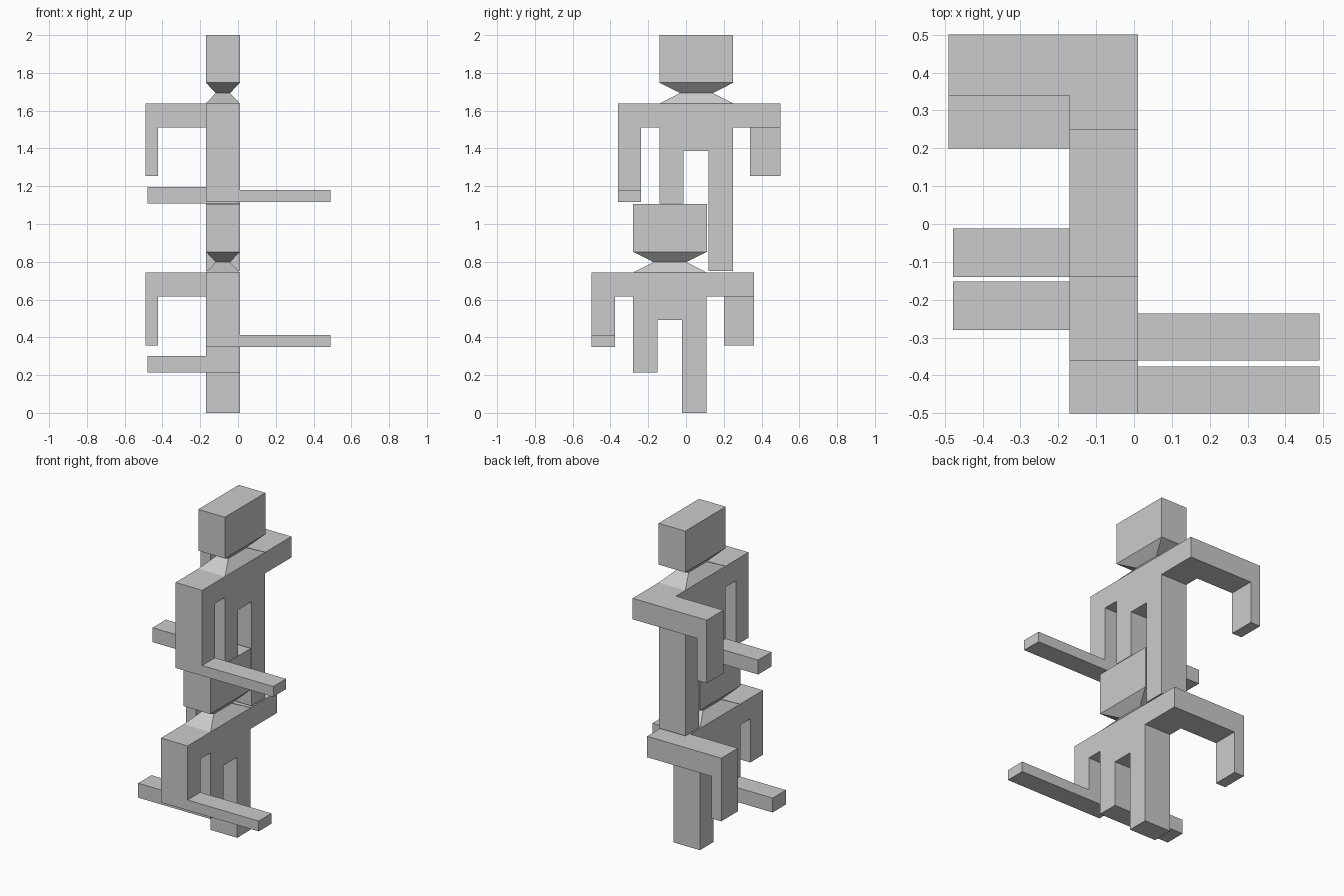
import bpy, bmesh

if "Cube" in bpy.data.objects:
    bpy.data.objects.remove(bpy.data.objects["Cube"])

X0, X1 = -0.17, 0.01  # body thickness


def finish(name, bm):
    bmesh.ops.recalc_face_normals(bm, faces=bm.faces[:])
    mesh = bpy.data.meshes.new(name)
    bm.to_mesh(mesh)
    bm.free()
    ob = bpy.data.objects.new(name, mesh)
    bpy.context.collection.objects.link(ob)
    return ob


def extrude(name, points, direction):
    """Flat outline pulled straight along a direction."""
    bm = bmesh.new()
    face = bm.faces.new([bm.verts.new(p) for p in points])
    ext = bmesh.ops.extrude_face_region(bm, geom=[face], use_keep_orig=True)
    verts = [v for v in ext["geom"] if isinstance(v, bmesh.types.BMVert)]
    bmesh.ops.translate(bm, verts=verts, vec=direction)
    return finish(name, bm)


def box(name, x, y, z):
    pts = [(x[0], y[0], z[0]), (x[1], y[0], z[0]), (x[1], y[1], z[0]), (x[0], y[1], z[0])]
    return extrude(name, pts, (0, 0, z[1] - z[0]))


def head_and_neck(name, y, z):
    """Stacked rectangles: shoulders, neck waist, jaw, crown."""
    cx, cy = (X0 + X1) / 2, y + 0.055
    rings = [(0.09, 0.195, 0), (0.038, 0.087, 0.055), (0.09, 0.195, 0.11), (0.09, 0.195, 0.362)]
    bm = bmesh.new()
    loops = [[bm.verts.new((cx + sx * hx, cy + sy * hy, z + h))
              for sx, sy in ((-1, -1), (1, -1), (1, 1), (-1, 1))] for hx, hy, h in rings]
    for a, b in zip(loops, loops[1:]):
        for i in range(4):
            j = (i + 1) % 4
            bm.faces.new((a[i], a[j], b[j], b[i]))
    bm.faces.new(loops[0])
    bm.faces.new(loops[-1])
    return finish(name, bm)


def figure(prefix, y, top, hand, sole):
    # Body silhouette: shoulders, straight arm, short raised leg, long leg
    under, crotch, shin = top - 0.128, top - 0.252, top - 0.53
    outline = [(-0.36, top), (-0.36, hand), (-0.237, hand), (-0.237, under),
               (-0.14, under), (-0.14, shin), (-0.012, shin), (-0.012, crotch),
               (0.118, crotch), (0.118, sole), (0.248, sole), (0.248, under),
               (0.5, under), (0.5, top)]
    extrude(prefix + "_body", [(X0, y + a, b) for a, b in outline], (X1 - X0, 0, 0))
    head_and_neck(prefix + "_head", y, top)

    # Forearm reaching out on one side
    box(prefix + "_forearm", (X1, 0.49), (y - 0.36, y - 0.237), (hand, hand + 0.063))

    # Bent arm reaching back and hanging down
    bent = [(X0, top), (-0.49, top), (-0.49, top - 0.385), (-0.423, top - 0.385),
            (-0.423, under), (X0, under)]
    extrude(prefix + "_bent_arm", [(a, y + 0.34, b) for a, b in bent], (0, 0.16, 0))

    # Shin of the raised leg
    box(prefix + "_raised_shin", (-0.478, X0), (y - 0.14, y - 0.012), (shin, shin + 0.088))


figure("upper", 0.0, 1.638, 1.117, 0.75)
figure("lower", -0.14, 0.743, 0.35, 0.0)
# Head centres follow each figure's own offset along y
